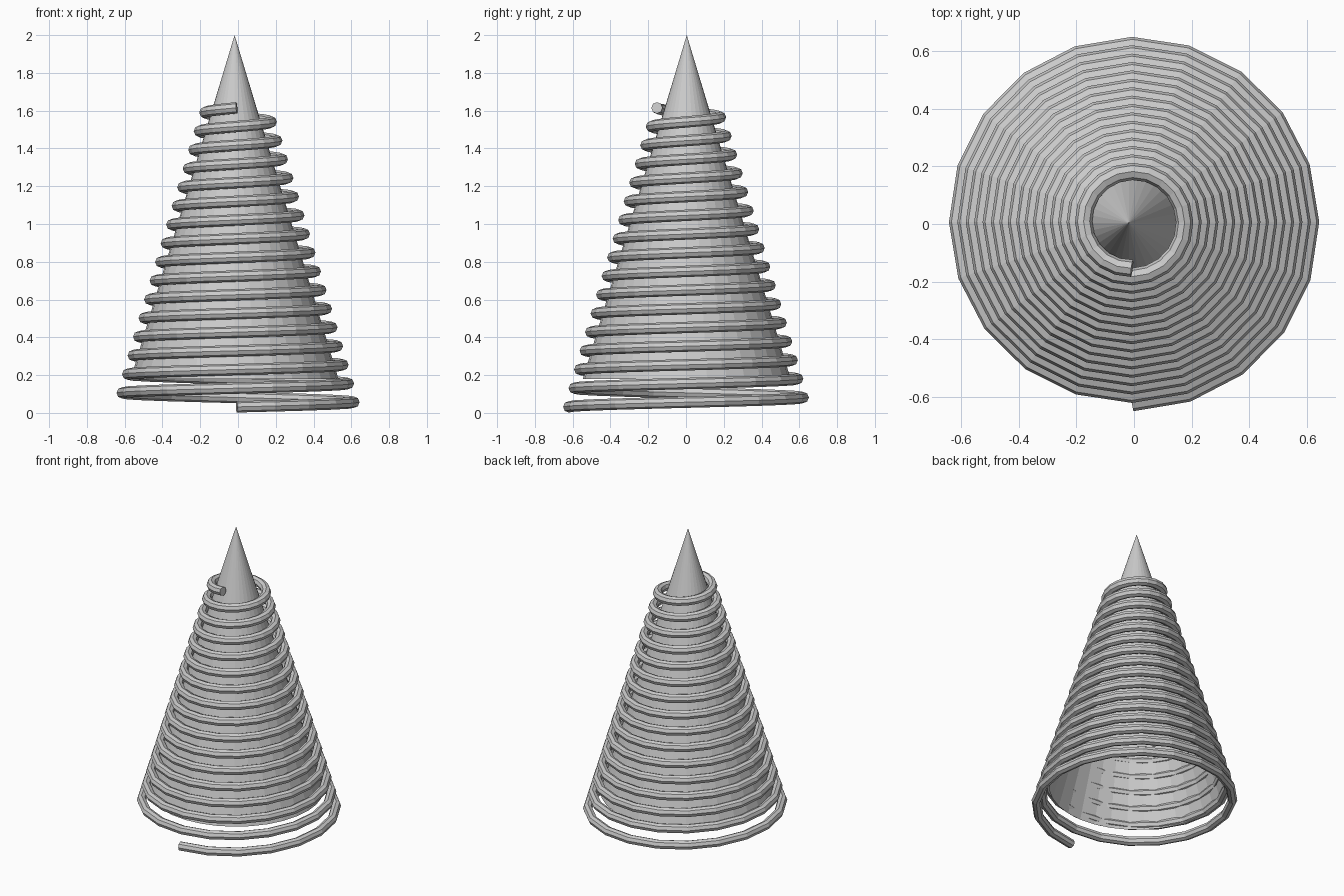
import bpy
import math

if "Cube" in bpy.data.objects:
    bpy.data.objects.remove(bpy.data.objects["Cube"], do_unlink=True)

# Single grey material
grey = bpy.data.materials.new("light_grey")
grey.use_nodes = True
colour = (0.6, 0.6, 0.6, 1.0)
grey.diffuse_color = colour
grey.node_tree.nodes["Principled BSDF"].inputs["Base Color"].default_value = colour

# Tree body: hollow cone, open underneath
BASE_Z, TIP_Z = 0.18, 2.0
bpy.ops.mesh.primitive_cone_add(
    vertices=32, radius1=0.55, radius2=0.0, depth=TIP_Z - BASE_Z,
    end_fill_type='NOTHING', location=(-0.018, 0.004, (BASE_Z + TIP_Z) / 2))
body = bpy.context.object
body.name = "cone_body"
body.data.materials.append(grey)

# Garland: tapering spiral tube, starting and ending at the front
TURNS, STEPS = 16, 20
START_R, END_R = 0.628, 0.161
START_Z, END_Z = 0.032, 1.615
curve = bpy.data.curves.new("spiral_garland", 'CURVE')
curve.dimensions = '3D'
curve.twist_mode = 'Z_UP'
curve.bevel_depth = 0.03
curve.bevel_resolution = 2
curve.use_fill_caps = True
spline = curve.splines.new('POLY')
count = TURNS * STEPS
spline.points.add(count)
for i, point in enumerate(spline.points):
    t = i / count
    angle = -math.pi / 2 + 2 * math.pi * i / STEPS
    r = START_R + (END_R - START_R) * t
    z = START_Z + (END_Z - START_Z) * t
    point.co = (-0.007 + r * math.cos(angle), 0.007 + r * math.sin(angle), z, 1)
spline.use_smooth = False
garland = bpy.data.objects.new("spiral_garland", curve)
bpy.context.collection.objects.link(garland)
curve.materials.append(grey)

# Turn the tube into a flat-faced mesh
bpy.ops.object.select_all(action='DESELECT')
garland.select_set(True)
bpy.context.view_layer.objects.active = garland
bpy.ops.object.convert(target='MESH')
bpy.ops.object.shade_flat()
